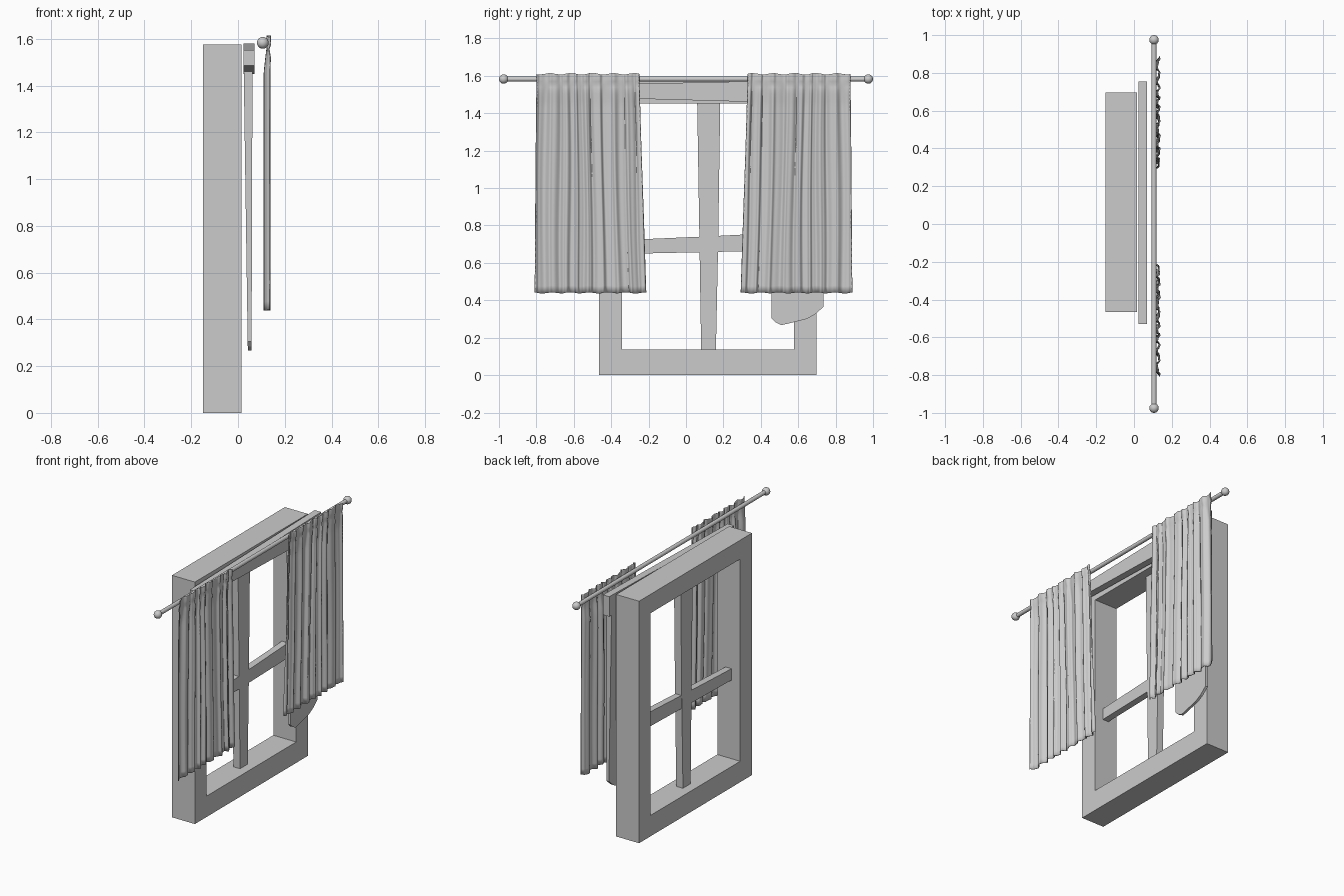
import bpy, bmesh, math

if "Cube" in bpy.data.objects:
    bpy.data.objects.remove(bpy.data.objects["Cube"])


def finish(name, bm, smooth=False):
    bmesh.ops.recalc_face_normals(bm, faces=bm.faces[:])
    me = bpy.data.meshes.new(name)
    bm.to_mesh(me)
    bm.free()
    ob = bpy.data.objects.new(name, me)
    bpy.context.collection.objects.link(ob)
    if smooth:
        for p in me.polygons:
            p.use_smooth = True
    return ob


def board(name, outline, x0, x1):
    """Extrude a (y, z) outline from x0 to x1; each may be a function of z."""
    bm = bmesh.new()
    fx = [v if callable(v) else (lambda z, v=v: v) for v in (x0, x1)]
    rings = [[bm.verts.new((f(z), y, z)) for y, z in outline] for f in fx]
    bm.faces.new(rings[0])
    bm.faces.new(rings[1][::-1])
    n = len(outline)
    for i in range(n):
        j = (i + 1) % n
        bm.faces.new((rings[0][i], rings[0][j], rings[1][j], rings[1][i]))
    return finish(name, bm)


def rect(y0, y1, z0, z1):
    return [(y0, z0), (y1, z0), (y1, z1), (y0, z1)]


# Window frame
Y0, Y1, H = -0.465, 0.697, 1.575
I0, I1, ZB, ZT = -0.343, 0.577, 0.136, 1.452
for name, r in (("frame_sill", (Y0, Y1, 0, ZB)), ("frame_head", (Y0, Y1, ZT, H)),
                ("frame_jamb_left", (Y0, I0, ZB, ZT)), ("frame_jamb_right", (I1, Y1, ZB, ZT))):
    board(name, rect(*r), -0.15, 0.015)

# Crooked glazing bars
board("vertical_bar", [(0.081, ZB), (0.160, ZB), (0.172, 0.71), (0.183, ZT),
                       (0.060, ZT), (0.072, 0.71)], -0.09, -0.042)
board("horizontal_bar", [(I0, 0.648), (0.12, 0.658), (I1, 0.668),
                         (I1, 0.765), (0.12, 0.742), (I0, 0.722)], -0.088, -0.044)

# Uneven board across the top and broken hanging plank
board("top_board", [(-0.53, 1.485), (0.755, 1.45), (0.755, 1.58), (-0.53, 1.552)], 0.024, 0.07)
board("broken_plank", [(0.457, 0.305), (0.475, 0.285), (0.51, 0.267), (0.645, 0.30),
                       (0.69, 0.325), (0.735, 0.365), (0.73, 1.5), (0.465, 1.5)],
      lambda z: 0.042 - 0.018 * (z - 0.267) / 1.23, lambda z: 0.058 + 0.004 * (z - 0.267) / 1.23)

# Curtain rod with ball ends
RX, RZ = 0.106, 1.583
bpy.ops.mesh.primitive_cylinder_add(vertices=24, radius=0.013, depth=1.94,
                                    location=(RX, 0, RZ), rotation=(math.pi / 2, 0, 0))
bpy.context.object.name = "curtain_rod"
bpy.ops.object.shade_smooth_by_angle()
for side, tag in ((-1, "left"), (1, "right")):
    bpy.ops.mesh.primitive_uv_sphere_add(segments=24, ring_count=14, radius=0.025,
                                         location=(RX, side * 0.975, RZ))
    bpy.context.object.name = "rod_ball_" + tag
    bpy.ops.object.shade_smooth()


# Gathered curtains, mirrored about the middle of the pair
def folds(u):
    a = math.tau * (8.5 * u + 0.22 * math.sin(math.tau * 1.7 * u))
    return 0.75 * math.sin(a) + 0.25 * math.sin(2.3 * a + 1.0)


def curtain(name, side, nu=130, nv=44):
    bm = bmesh.new()
    grid = []
    for j in range(nv + 1):
        t = j / nv
        z = 1.611 - 1.171 * t ** 1.4
        pinch = math.exp(-((z - 1.553) / 0.016) ** 2)
        body = min(1, max(0, (1.57 - z) / 0.12))
        drop = (1.61 - z) / 1.17
        inner, outer = 0.287 - 0.037 * drop, 0.843 + 0.010 * drop
        row = []
        for i in range(nu + 1):
            u = i / nu
            wave = folds(u + 0.006 * math.sin(5 * drop + 9 * u))
            amp = (0.008 + 0.005 * body) * (1 - 0.45 * pinch)
            x = 0.132 - 0.008 * body + amp * wave - 0.003 * pinch
            y = inner + (outer - inner) * u + 0.004 * math.cos(math.tau * 8.5 * u)
            top = 0.004 * math.sin(31 * u) * max(0, 1 - drop * 30)
            hem = 0.003 * math.sin(38 * u + 1) * max(0, drop * 10 - 9)
            row.append(bm.verts.new((x, 0.04 + side * y, z + top + hem)))
        grid.append(row)
    for j in range(nv):
        for i in range(nu):
            bm.faces.new((grid[j][i], grid[j][i + 1], grid[j + 1][i + 1], grid[j + 1][i]))
    ob = finish(name, bm, True)
    mod = ob.modifiers.new("cloth_thickness", 'SOLIDIFY')
    mod.thickness = 0.004
    mod.offset = 0


curtain("left_curtain", -1)
curtain("right_curtain", 1)
